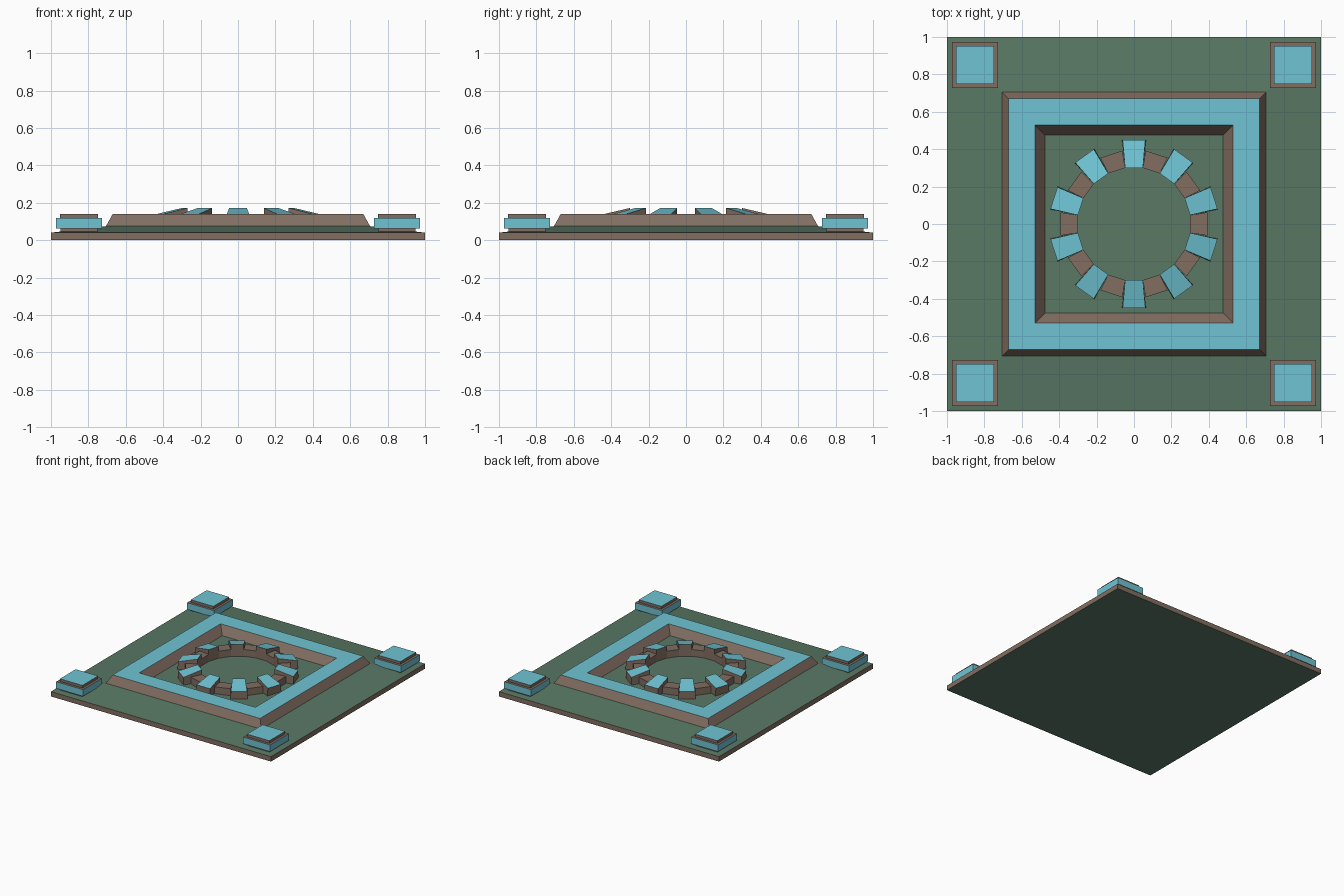
import bpy, bmesh
from math import sin, cos, pi

if "Cube" in bpy.data.objects:
    bpy.data.objects.remove(bpy.data.objects["Cube"])


def material(name, rgb):
    m = bpy.data.materials.new(name)
    m.diffuse_color = (*rgb, 1)
    m.use_nodes = True
    m.node_tree.nodes["Principled BSDF"].inputs["Base Color"].default_value = m.diffuse_color
    return m


GREEN = material("green_stone", (0.10, 0.19, 0.13))
BROWN = material("brown_stone", (0.22, 0.155, 0.12))
BLUE = material("blue_tile", (0.16, 0.55, 0.66))


def make_object(name, bm, mats):
    bmesh.ops.recalc_face_normals(bm, faces=bm.faces)
    me = bpy.data.meshes.new(name)
    bm.to_mesh(me)
    bm.free()
    for m in mats:
        me.materials.append(m)
    ob = bpy.data.objects.new(name, me)
    bpy.context.collection.objects.link(ob)
    return ob


def square_loft(name, profile, mats, slots, centre=(0, 0), cap=None, closed=False):
    """Stack square loops given as (half width, z); slots = material per band."""
    bm = bmesh.new()
    loops = [[bm.verts.new((centre[0] + sx * h, centre[1] + sy * h, z))
              for sx, sy in ((-1, -1), (1, -1), (1, 1), (-1, 1))]
             for h, z in profile]
    pairs = list(zip(loops, loops[1:]))
    if closed:
        pairs.append((loops[-1], loops[0]))
    for (lo, hi), slot in zip(pairs, slots):
        for i in range(4):
            j = (i + 1) % 4
            bm.faces.new((lo[i], lo[j], hi[j], hi[i])).material_index = slot
    if cap is not None:
        bm.faces.new(loops[0][::-1]).material_index = cap[0]
        bm.faces.new(loops[-1]).material_index = cap[1]
    return make_object(name, bm, mats)


def block(bm, angle, base, top, top_slot):
    """Wedge pointing outward: base/top = [(radius, half width, z) inner, outer]."""
    def quad(pts):
        (r0, w0, z0), (r1, w1, z1) = pts
        local = ((r0, -w0, z0), (r1, -w1, z1), (r1, w1, z1), (r0, w0, z0))
        return [bm.verts.new((r * cos(angle) - w * sin(angle),
                              r * sin(angle) + w * cos(angle), z))
                for r, w, z in local]
    b, t = quad(base), quad(top)
    bm.faces.new(b[::-1])
    bm.faces.new(t).material_index = top_slot
    for i in range(4):
        j = (i + 1) % 4
        bm.faces.new((b[i], b[j], t[j], t[i]))


# ground plate: brown rim, gently rising green top
square_loft("ground_plate", [(1, 0), (1, 0.04), (0.705, 0.075)],
            [GREEN, BROWN], [1, 0], cap=(0, 0))

# square raised frame with sloped walls and blue top
square_loft("square_frame", [(0.706, 0.075), (0.67, 0.14), (0.528, 0.14), (0.477, 0.075)],
            [BROWN, BLUE], [0, 1, 0])

# corner pedestals: narrow foot, wide blue block, blue-topped cap
for sx in (-1, 1):
    for sy in (-1, 1):
        square_loft("corner_pedestal",
                    [(0.1, 0.04), (0.1, 0.063), (0.122, 0.063), (0.122, 0.118),
                     (0.102, 0.118), (0.102, 0.14)],
                    [BROWN, BLUE], [0, 0, 1, 0, 0],
                    centre=(sx * 0.85, sy * 0.85), cap=(0, 1))

# toothed ring: ten sloped blue-topped teeth alternating with low segments
teeth, ring = bmesh.new(), bmesh.new()
for k in range(10):
    a = pi / 2 + k * pi / 5
    block(teeth, a, [(0.3, 0.0475, 0.074), (0.45, 0.064, 0.074)],
          [(0.3, 0.0475, 0.172), (0.45, 0.061, 0.137)], 1)
    block(ring, a + pi / 10, [(0.3, 0.0475, 0.074), (0.392, 0.062, 0.074)],
          [(0.3, 0.0475, 0.132), (0.392, 0.062, 0.132)], 0)
make_object("ring_teeth", teeth, [BROWN, BLUE])
make_object("ring_segments", ring, [BROWN])
